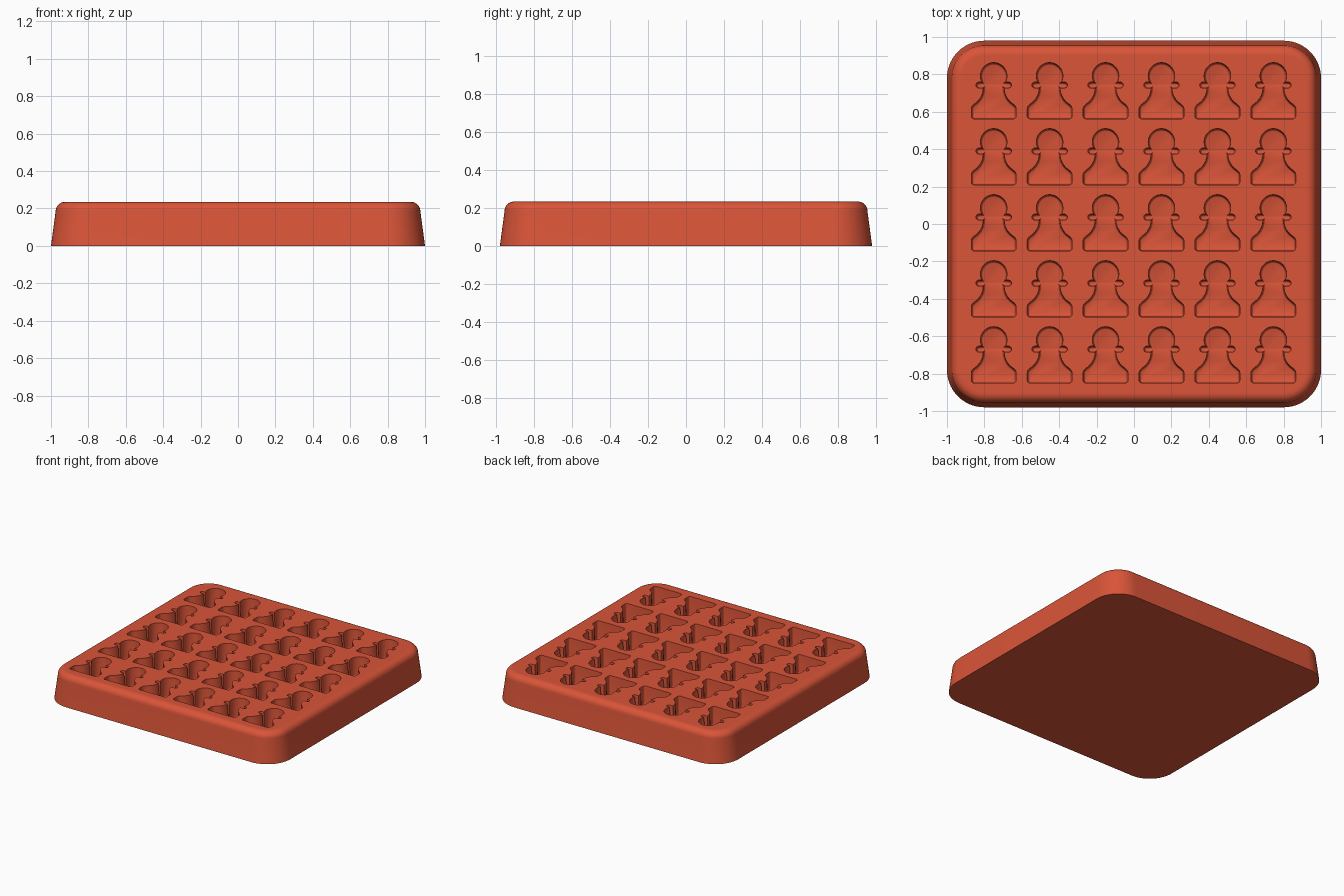
import bpy, bmesh
from math import sin, cos, radians, pi
from mathutils import Vector

cube = bpy.data.objects.get("Cube")
if cube:
    bpy.data.objects.remove(cube, do_unlink=True)

HEIGHT = 0.235
FLOOR = 0.09

red = bpy.data.materials.new("brick_red")
red.use_nodes = True
colour = (0.70, 0.09, 0.04, 1)
red.diffuse_color = colour
bsdf = next(n for n in red.node_tree.nodes if n.type == "BSDF_PRINCIPLED")
bsdf.inputs["Base Color"].default_value = colour
bsdf.inputs["Roughness"].default_value = 0.6


def arc(cx, cy, r, start, end, steps):
    angles = [radians(start + (end - start) * i / steps) for i in range(steps + 1)]
    return [Vector((cx + r * cos(a), cy + r * sin(a))) for a in angles]


def inset(outline, amount):
    """Shift a counter-clockwise outline inward along its corner normals."""
    result = []
    for i, p in enumerate(outline):
        a = (p - outline[i - 1]).normalized()
        b = (outline[(i + 1) % len(outline)] - p).normalized()
        na, nb = Vector((-a.y, a.x)), Vector((-b.y, b.x))
        n = (na + nb).normalized()
        result.append(p + n * amount / max(n.dot(na), 0.7))
    return result


def loft(bm, rings):
    """Skin a stack of (outline, z) rings and cap both ends."""
    loops = [[bm.verts.new((p.x, p.y, z)) for p in pts] for pts, z in rings]
    for low, high in zip(loops, loops[1:]):
        for i in range(len(low)):
            j = (i + 1) % len(low)
            bm.faces.new((low[i], low[j], high[j], high[i]))
    bm.faces.new(loops[0][::-1])
    bm.faces.new(loops[-1])


def make_object(name, bm):
    bmesh.ops.recalc_face_normals(bm, faces=bm.faces)
    mesh = bpy.data.meshes.new(name)
    bm.to_mesh(mesh)
    bm.free()
    mesh.materials.append(red)
    obj = bpy.data.objects.new(name, mesh)
    bpy.context.collection.objects.link(obj)
    return obj


def rounded_rect(shrink):
    hx, hy, r = 1.0 - shrink, 0.98 - shrink, 0.2 - shrink
    pts = []
    for k, (sx, sy) in enumerate([(1, 1), (-1, 1), (-1, -1), (1, -1)]):
        pts += arc(sx * (hx - r), sy * (hy - r), r, 90 * k, 90 * k + 90, 14)
    return pts


# Tray body: drafted walls, rounded shoulder, flat top
bm = bmesh.new()
rings = [(rounded_rect(0), 0), (rounded_rect(0.025), HEIGHT - 0.05)]
for i in range(1, 9):
    a = i / 8 * pi / 2
    rings.append((rounded_rect(0.025 + 0.05 * (1 - cos(a))), HEIGHT - 0.05 * (1 - sin(a))))
rings.append((rounded_rect(0.085), HEIGHT))
loft(bm, rings)
tray = make_object("tray", bm)

# Pawn outline: right half from base to head, then mirrored
half = arc(0.105, 0.015, 0.015, -90, 0, 4)
half += [Vector(p) for p in [(0.12, 0.055), (0.117, 0.066), (0.107, 0.077), (0.09, 0.09),
                             (0.075, 0.106), (0.063, 0.127), (0.057, 0.148), (0.056, 0.165)]]
half += arc(0.079, 0.181, 0.016, -90, 90, 8)
half += arc(0, 0.23, 0.071, -28, 90, 14)
pawn = half + [Vector((-p.x, p.y)) for p in reversed(half[:-1])]

# Pocket cutters: slight draft with a rounded floor edge
pocket = [(inset(pawn, d), z) for d, z in [
    (0.013, FLOOR), (0.009, FLOOR + 0.002), (0.006, FLOOR + 0.006),
    (0.005, FLOOR + 0.012), (0, HEIGHT), (0, HEIGHT + 0.03)]]
bm = bmesh.new()
for col in range(6):
    for row in range(5):
        shift = Vector((-0.75 + 0.299 * col, -0.85 + 0.353 * row))
        loft(bm, [([p + shift for p in pts], z) for pts, z in pocket])
cutter = make_object("pocket_cutter", bm)
cutter.hide_render = True

# Cut the pockets and shade
cut = tray.modifiers.new("pockets", "BOOLEAN")
cut.operation = "DIFFERENCE"
cut.solver = "EXACT"
cut.object = cutter
for obj in bpy.context.selected_objects:
    obj.select_set(False)
tray.select_set(True)
bpy.context.view_layer.objects.active = tray
bpy.ops.object.modifier_apply(modifier=cut.name)
bpy.data.objects.remove(cutter, do_unlink=True)
bpy.ops.object.shade_smooth_by_angle(angle=radians(35))
